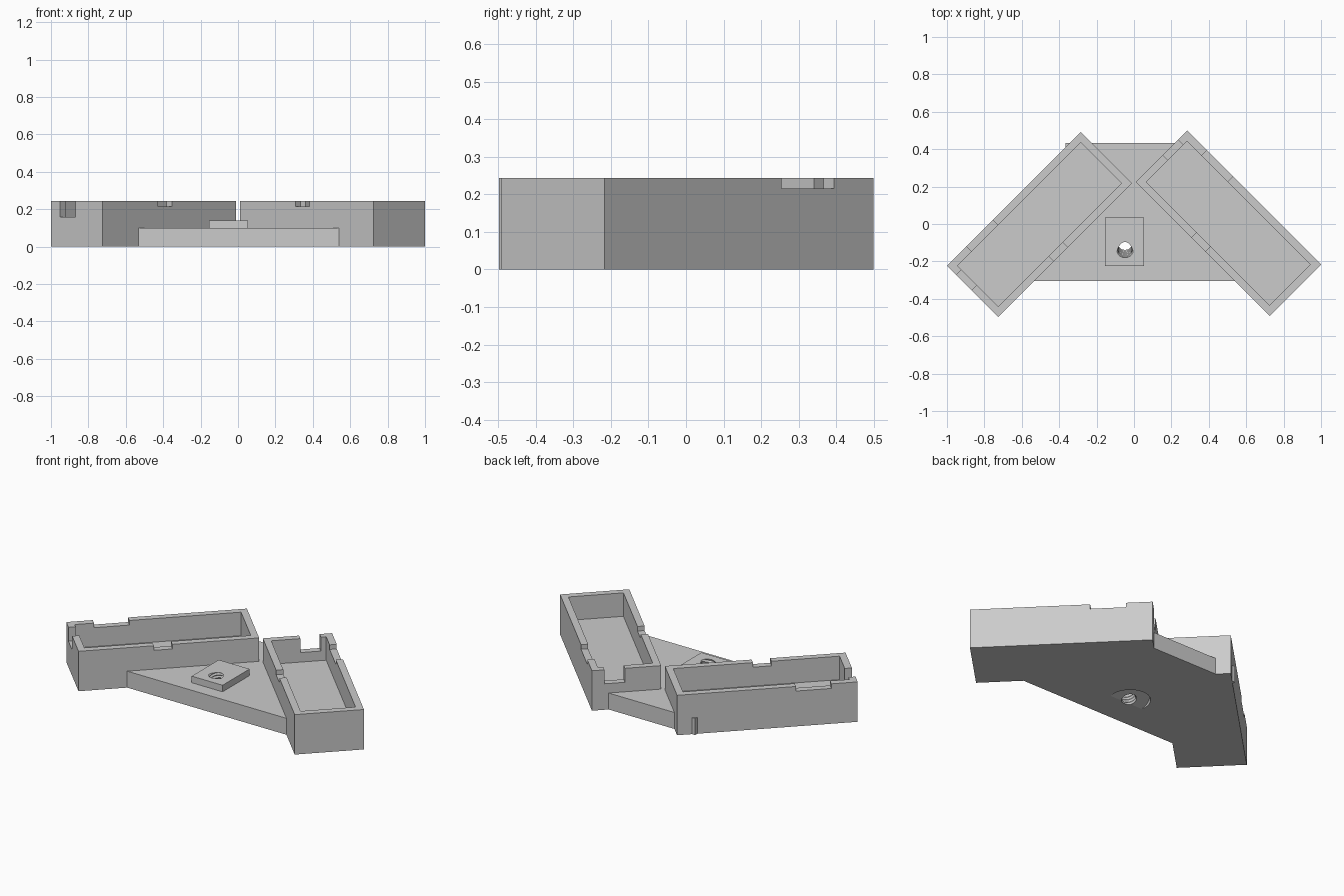
import bpy, bmesh, math
from mathutils import Matrix

if "Cube" in bpy.data.objects:
    bpy.data.objects.remove(bpy.data.objects["Cube"])

grey = bpy.data.materials.new("plain grey")
grey.use_nodes = True
colour = (0.6, 0.6, 0.6, 1)
grey.diffuse_color = colour
grey.node_tree.nodes["Principled BSDF"].inputs["Base Color"].default_value = colour


def finish(name, bm, matrix=Matrix()):
    bmesh.ops.recalc_face_normals(bm, faces=bm.faces)
    bm.transform(matrix)
    mesh = bpy.data.meshes.new(name)
    bm.to_mesh(mesh)
    bm.free()
    mesh.materials.append(grey)
    obj = bpy.data.objects.new(name, mesh)
    bpy.context.collection.objects.link(obj)
    return obj


def box(name, x, y, z, matrix=Matrix()):
    bm = bmesh.new()
    bmesh.ops.create_cube(bm, size=1)
    for v in bm.verts:
        v.co = [a + (c + 0.5) * (b - a) for c, (a, b) in zip(v.co, (x, y, z))]
    return finish(name, bm, matrix)


def prism(name, outline, z0, z1):
    bm = bmesh.new()
    face = bm.faces.new([bm.verts.new((x, y, z0)) for x, y in outline])
    top = bmesh.ops.extrude_face_region(bm, geom=[face])["geom"]
    moved = [g for g in top if isinstance(g, bmesh.types.BMVert)]
    bmesh.ops.translate(bm, verts=moved, vec=(0, 0, z1 - z0))
    return finish(name, bm)


def turned(name, profile, matrix, sides=32):
    """Closed solid of revolution about z from (radius, z) points."""
    bm = bmesh.new()
    rings = [[bm.verts.new((r * math.cos(math.tau * i / sides),
                            r * math.sin(math.tau * i / sides), z))
              for i in range(sides)] for r, z in profile]
    for a, b in zip(rings, rings[1:]):
        for i in range(sides):
            j = (i + 1) % sides
            bm.faces.new((a[i], a[j], b[j], b[i]))
    bm.faces.new(rings[0])
    bm.faces.new(rings[-1])
    return finish(name, bm, matrix)


def cut(obj, cutter):
    mod = obj.modifiers.new("cut", "BOOLEAN")
    mod.operation = "DIFFERENCE"
    mod.solver = "EXACT"
    mod.object = cutter
    bpy.context.view_layer.objects.active = obj
    bpy.ops.object.modifier_apply(modifier=mod.name)


def discard(*cutters):
    for c in cutters:
        bpy.data.objects.remove(c)


L, W, H, WALL = 0.506, 0.194, 0.243, 0.04      # half length, half width, height, wall
FLOOR = 0.1                                    # tray floor, level with the web plate
OVER = H + 0.1


def tray(name, matrix):
    obj = box(name, (-L, L), (-W, W), (0, H), matrix)
    inner_l, inner_w, far = L - WALL, W - WALL, 0.02
    cutters = [
        # pocket
        box("pocket", (-inner_l, inner_l), (-inner_w, inner_w), (FLOOR, OVER), matrix),
        # deep cable notch in the end wall
        box("end_notch", (-L - far, -inner_l + far), (W - 0.185, W - 0.07), (0.158, OVER), matrix),
        # long shallow notch in the outer wall
        box("outer_notch", (0.148 - L, 0.346 - L), (inner_w - far, W + far), (0.215, OVER), matrix),
        # short shallow notch in the inner wall
        box("inner_notch", (0.422 - L, 0.526 - L), (-W - far, -inner_w + far), (0.215, OVER), matrix),
    ]
    for c in cutters:
        cut(obj, c)
    discard(*cutters)


# Two trays, the same part turned a quarter turn
places = {}
for side, x, y, angle in (("left", 0.505, 0.004, -45), ("right", -0.505, -0.003, 45)):
    places[side] = Matrix.Translation((x, y, 0)) @ Matrix.Rotation(math.radians(angle), 4, "Z")
    tray(side + "_tray", places[side])

# Web plate between the trays, with a raised mounting pad
plate = prism("web_plate", [(-0.54, -0.305), (0.54, -0.305), (0.30, 0.433),
                            (-0.365, 0.433), (-0.365, 0.35)], 0, 0.1)
pad = box("mounting_pad", (-0.155, 0.053), (-0.224, 0.036), (0.1, 0.14))
for matrix in places.values():
    block = box("tray_space", (-L, L), (-W, W), (-0.1, OVER), matrix)
    cut(plate, block)
    discard(block)

# Tilted threaded hole with a recess underneath
tilt = Matrix.Translation((-0.048, -0.097, 0)) @ Matrix.Rotation(math.radians(17), 4, "X")
thread = [(0.044 if i % 2 else 0.037, -0.1 + 0.01 * i) for i in range(32)]
bore = turned("bore", thread, tilt)
recess = turned("recess", [(0.115, -0.15), (0.115, 0.008)], tilt, 48)
cut(plate, recess)
cut(plate, bore)
cut(pad, bore)
discard(bore, recess)
